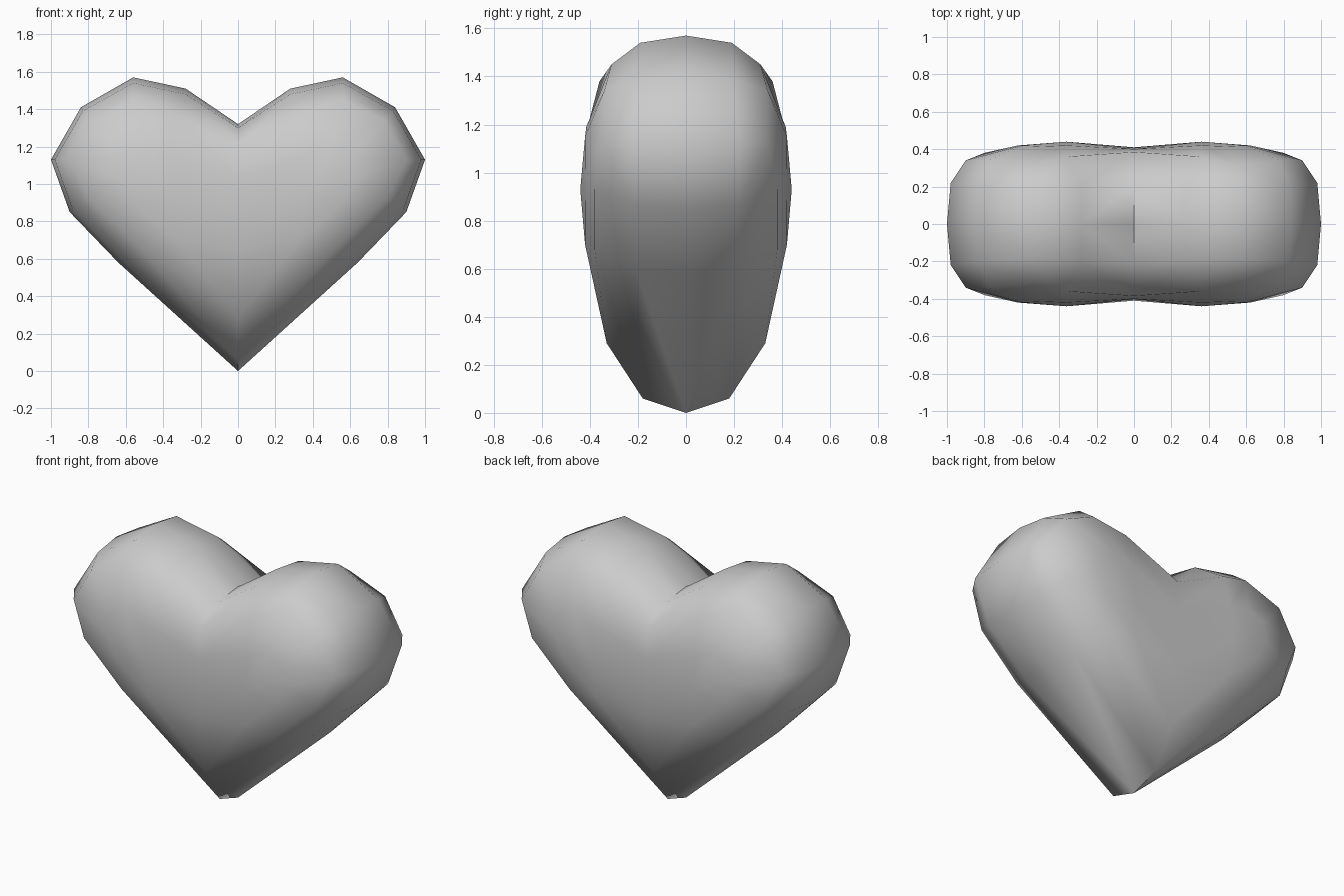
import bpy, bmesh, math

if "Cube" in bpy.data.objects:
    bpy.data.objects.remove(bpy.data.objects["Cube"])

# Quarter of the heart (x > 0, front): four nested outlines, tip to notch, as (x, depth, z)
RINGS = [
    [(0, 0, 0), (.64, 0, .58), (.90, 0, .85), (1.0, 0, 1.13),
     (.84, 0, 1.41), (.56, 0, 1.57), (.28, 0, 1.51), (0, 0, 1.32)],
    [(0, .18, .06), (.62, .21, .60), (.885, .22, .865), (.98, .22, 1.13),
     (.83, .20, 1.39), (.56, .19, 1.54), (.28, .20, 1.48), (0, .21, 1.30)],
    [(0, .33, .29), (.54, .38, .68), (.80, .38, .93), (.90, .34, 1.13),
     (.78, .34, 1.34), (.56, .31, 1.45), (.36, .36, 1.38), (0, .385, 1.20)],
    [(0, .41, .66), (.33, .42, .70), (.54, .42, .88), (.62, .42, 1.02),
     (.60, .42, 1.15), (.49, .415, 1.19), (.36, .42, 1.15), (0, .40, 1.03)],
]
PEAK = (.36, .44, .93)

bm = bmesh.new()
rings = [[bm.verts.new((x, -y, z)) for x, y, z in ring] for ring in RINGS]

# Bridge each outline to the next one
for a, b in zip(rings, rings[1:]):
    for i in range(len(a) - 1):
        bm.faces.new((a[i], a[i + 1], b[i + 1], b[i]))

# Close the front with a fan around the fullest point of the lobe
peak = bm.verts.new((PEAK[0], -PEAK[1], PEAK[2]))
inner = rings[-1]
for i in range(len(inner)):
    bm.faces.new((inner[i], inner[(i + 1) % len(inner)], peak))

# Mirror to the other side, then to the back
for axis in (0, 1):
    copy = bmesh.ops.duplicate(bm, geom=bm.verts[:] + bm.edges[:] + bm.faces[:])
    for v in copy["geom"]:
        if isinstance(v, bmesh.types.BMVert):
            v.co[axis] *= -1
    bmesh.ops.remove_doubles(bm, verts=bm.verts[:], dist=.0005)
bmesh.ops.recalc_face_normals(bm, faces=bm.faces[:])

mesh = bpy.data.meshes.new("heart")
bm.to_mesh(mesh)
bm.free()
heart = bpy.data.objects.new("heart", mesh)
bpy.context.collection.objects.link(heart)

# Smooth shading with the notch kept crisp
bpy.context.view_layer.objects.active = heart
heart.select_set(True)
bpy.ops.object.shade_smooth_by_angle(angle=math.radians(60))
